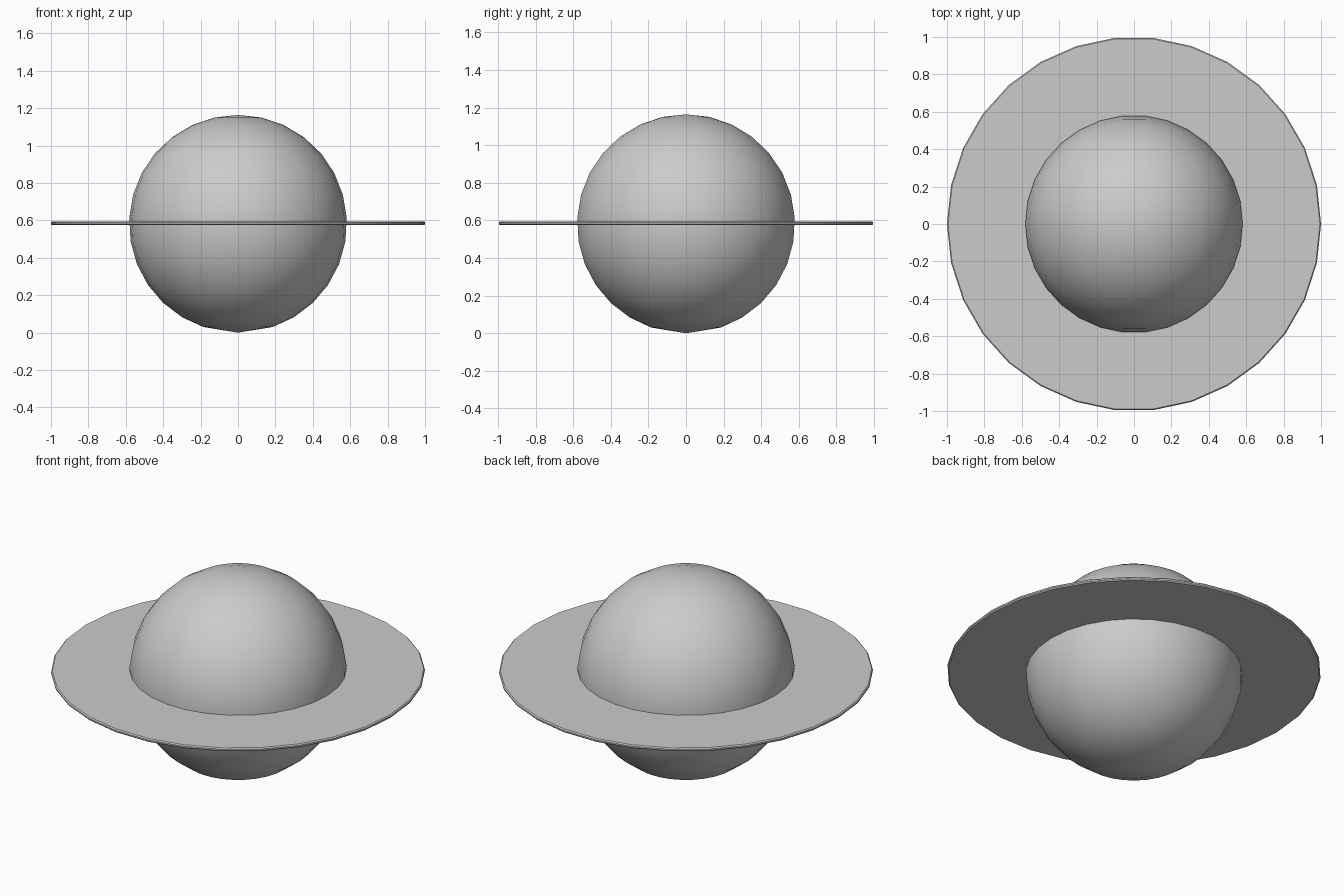
import bpy, bmesh, math

if "Cube" in bpy.data.objects:
    bpy.data.objects.remove(bpy.data.objects["Cube"])

SEG = 30


def lathe(name, profile, closed=False):
    """Revolve an (r, z) profile about z; r == 0 becomes a pole."""
    bm = bmesh.new()
    loops = []
    for r, z in profile:
        if r < 1e-6:
            loops.append([bm.verts.new((0, 0, z))] * SEG)
        else:
            loops.append([bm.verts.new((r * math.cos(2 * math.pi * i / SEG),
                                        r * math.sin(2 * math.pi * i / SEG), z))
                          for i in range(SEG)])
    pairs = list(zip(loops, loops[1:]))
    if closed:
        pairs.append((loops[-1], loops[0]))
    for a, b in pairs:
        for i in range(SEG):
            j = (i + 1) % SEG
            quad = list(dict.fromkeys((a[i], a[j], b[j], b[i])))
            bm.faces.new(quad)
    bmesh.ops.recalc_face_normals(bm, faces=bm.faces)
    mesh = bpy.data.meshes.new(name)
    bm.to_mesh(mesh)
    bm.free()
    obj = bpy.data.objects.new(name, mesh)
    bpy.context.collection.objects.link(obj)
    bpy.ops.object.select_all(action='DESELECT')
    obj.select_set(True)
    bpy.context.view_layer.objects.active = obj
    bpy.ops.object.shade_smooth_by_angle(angle=math.radians(30))
    return obj


# Globe: evenly spaced rings from the top, with a wider cap at the bottom
R = 0.582
step = 2 * math.pi / 29
globe = [(R * math.sin(k * step), R + R * math.cos(k * step)) for k in range(14)]
lathe("planet_globe", globe + [(0, 0)])

# Flat ring disc with a chamfered rim, tucked into the globe
zc, h, c = 0.585, 0.010, 0.006
lathe("planet_ring", [(0.56, zc - h), (1 - c, zc - h), (1, zc - h + c),
                      (1, zc + h - c), (1 - c, zc + h), (0.56, zc + h)], closed=True)
